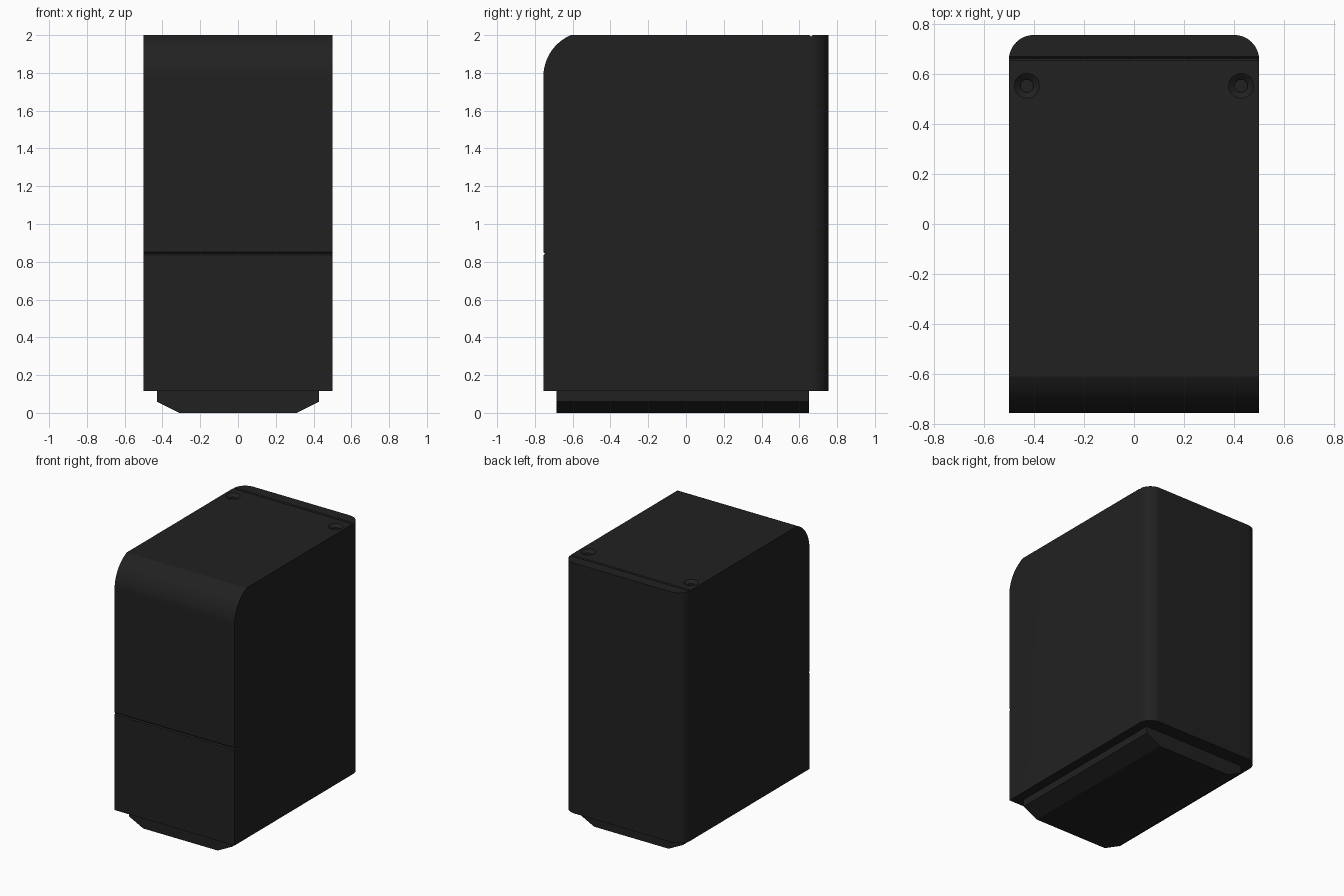
import bpy, bmesh, math
from mathutils import Vector

if "Cube" in bpy.data.objects:
    bpy.data.objects.remove(bpy.data.objects["Cube"])

mat = bpy.data.materials.new("dark_plastic")
mat.diffuse_color = (0.015, 0.015, 0.015, 1)
mat.use_nodes = True
mat.node_tree.nodes["Principled BSDF"].inputs["Base Color"].default_value = mat.diffuse_color


def prism(name, pts, lo, hi, place):
    """Extrude a 2D outline from lo to hi; place(a, b, t) maps it to 3D."""
    bm = bmesh.new()
    face = bm.faces.new([bm.verts.new(place(a, b, lo)) for a, b in pts])
    ext = bmesh.ops.extrude_face_region(bm, geom=[face])
    move = Vector(place(0, 0, hi)) - Vector(place(0, 0, lo))
    bmesh.ops.translate(bm, vec=move, verts=[v for v in ext["geom"] if isinstance(v, bmesh.types.BMVert)])
    bmesh.ops.recalc_face_normals(bm, faces=bm.faces)
    me = bpy.data.meshes.new(name)
    bm.to_mesh(me)
    bm.free()
    ob = bpy.data.objects.new(name, me)
    bpy.context.collection.objects.link(ob)
    me.materials.append(mat)
    return ob


def arc(cx, cy, r, a0, a1, n):
    return [(cx + r * math.cos(math.radians(a0 + (a1 - a0) * i / n)),
             cy + r * math.sin(math.radians(a0 + (a1 - a0) * i / n))) for i in range(n + 1)]


def boolean(ob, cutter, op):
    cutter.hide_render = True
    m = ob.modifiers.new(op, "BOOLEAN")
    m.operation, m.solver, m.object = op, "EXACT", cutter
    bpy.context.view_layer.objects.active = ob
    bpy.ops.object.modifier_apply(modifier=m.name)
    bpy.data.objects.remove(cutter, do_unlink=True)


# Body side profile: rounded front top, small V seams on front and top
g = 0.008
side = [(-0.755, 0.115), (-0.755, 0.843 - g), (-0.755 + g, 0.843), (-0.755, 0.843 + g)]
side += arc(-0.516, 1.78, 0.239, 180, 113, 16)[:-1] + [(-0.61, 2.0)]
side += [(0.662 - g, 2.0), (0.662, 2.0 - g), (0.662 + g, 2.0), (0.9, 2.0), (0.9, 0.115)]
body = prism("body", side, -0.6, 0.6, lambda y, z, x: (x, y, z))

# Plan outline: rounded back corners
plan = [(-0.5, -0.9), (0.5, -0.9)] + arc(0.4, 0.655, 0.1, 0, 90, 12) + arc(-0.4, 0.655, 0.1, 90, 180, 12)
boolean(body, prism("plan_cutter", plan, -0.2, 2.3, lambda x, y, z: (x, y, z)), "INTERSECT")

# Countersunk screw holes near the back of the top
for s in (-1, 1):
    for r1, r2, z0, z1 in ((0.026, 0.074, 1.98, 2.02), (0.026, 0.026, 1.96, 1.99)):
        bpy.ops.mesh.primitive_cone_add(vertices=32, radius1=r1, radius2=r2, depth=z1 - z0,
                                        location=(s * 0.428, 0.552, (z0 + z1) / 2))
        boolean(body, bpy.context.object, "DIFFERENCE")

# Inset foot with chamfered long sides
foot = [(-0.43, 0.125), (-0.43, 0.06), (-0.31, 0), (0.31, 0), (0.43, 0.06), (0.43, 0.125)]
prism("foot", foot, -0.685, 0.65, lambda x, z, y: (x, y, z))

# Smooth the curved areas only
bpy.ops.object.select_all(action="DESELECT")
body.select_set(True)
bpy.context.view_layer.objects.active = body
bpy.ops.object.shade_smooth_by_angle(angle=math.radians(15))
